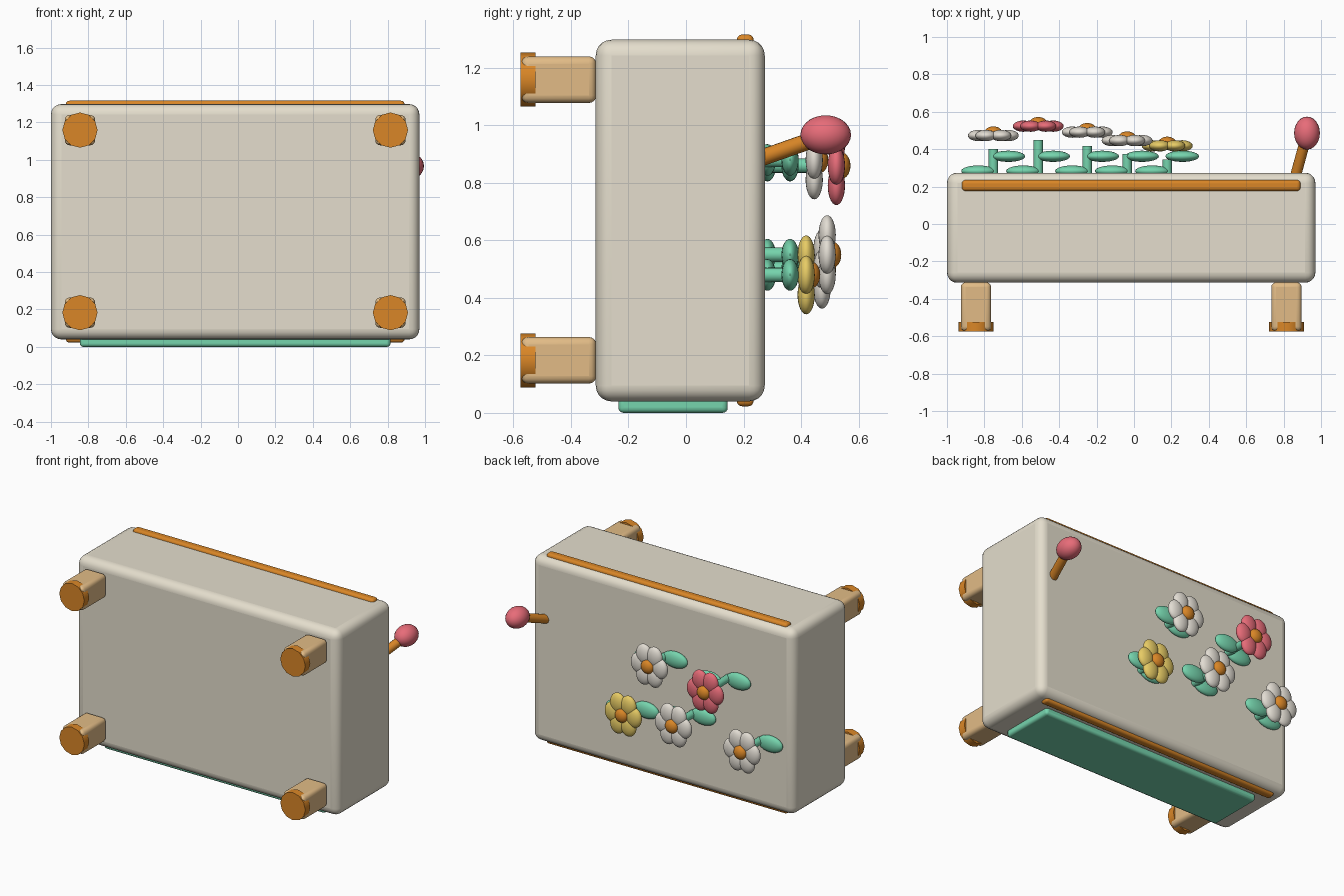
import bpy, math
from mathutils import Vector

if "Cube" in bpy.data.objects:
    bpy.data.objects.remove(bpy.data.objects["Cube"])

CX = -0.015  # body centre in x


def mat(name, r, g, b):
    m = bpy.data.materials.new(name)
    m.diffuse_color = (r, g, b, 1)
    m.use_nodes = True
    m.node_tree.nodes["Principled BSDF"].inputs["Base Color"].default_value = m.diffuse_color
    return m


CREAM = mat("cream", 0.78, 0.73, 0.61)
ORANGE = mat("orange", 0.70, 0.24, 0.02)
TAN = mat("tan", 0.76, 0.50, 0.24)
PINK = mat("pink", 0.80, 0.15, 0.19)
MINT = mat("mint", 0.18, 0.66, 0.42)
YELLOW = mat("yellow", 0.80, 0.60, 0.13)
WHITE = mat("white", 0.76, 0.72, 0.65)


def finish(name, material):
    o = bpy.context.object
    o.name = name
    o.data.materials.append(material)
    bpy.ops.object.shade_smooth_by_angle(angle=math.radians(40))
    return o


def box(name, lo, hi, bevel, material, segments=4):
    lo, hi = Vector(lo), Vector(hi)
    bpy.ops.mesh.primitive_cube_add(size=1, location=(lo + hi) / 2)
    o = bpy.context.object
    o.scale = hi - lo
    bpy.ops.object.transform_apply(location=False, rotation=False, scale=True)
    b = o.modifiers.new("round", 'BEVEL')
    b.width, b.segments = bevel, segments
    return finish(name, material)


def ball(name, loc, radii, material):
    bpy.ops.mesh.primitive_uv_sphere_add(segments=24, ring_count=14, radius=1, location=loc)
    bpy.context.object.scale = radii
    bpy.ops.object.transform_apply(location=False, rotation=False, scale=True)
    return finish(name, material)


def rod(name, a, b, radius, material, sides=16):
    a, b = Vector(a), Vector(b)
    bpy.ops.mesh.primitive_cylinder_add(vertices=sides, radius=radius,
                                        depth=(b - a).length, location=(a + b) / 2)
    o = bpy.context.object
    o.rotation_euler = (b - a).to_track_quat('Z', 'Y').to_euler()
    return finish(name, material)


# Rounded case, trim bars on both ends and the base panel
box("case", (-1.0, -0.314, 0.04), (0.97, 0.274, 1.298), 0.055, CREAM, 5)
for label, z in (("top", 1.287), ("bottom", 0.052)):
    box(label + "_trim", (-0.92, 0.177, z - 0.029), (0.89, 0.235, z + 0.029), 0.018, ORANGE)
box("base_panel", (-0.845, -0.235, 0.0), (0.815, 0.145, 0.06), 0.018, MINT)

# Four stubby legs with caps, pointing to the front
for sx in (-1, 1):
    for z in (0.183, 1.159):
        x = CX + sx * 0.83
        box("leg", (x - 0.081, -0.574, z - 0.081), (x + 0.081, -0.312, z + 0.081), 0.026, TAN)
        rod("leg_cap", (x, -0.576, z), (x, -0.523, z), 0.094, ORANGE, 12)

# Crank with an oval knob
rod("crank_rod", (0.848, 0.2, 0.865), (0.922, 0.47, 0.96), 0.029, ORANGE)
ball("crank_knob", (0.925, 0.486, 0.967), (0.069, 0.088, 0.068), PINK)

# Flowers on the back: x, z, stem end in y, petal colour
for x, z, tip, colour in ((-0.752, 0.50, 0.40, WHITE), (-0.512, 0.86, 0.45, PINK),
                          (-0.25, 0.55, 0.418, WHITE), (-0.037, 0.88, 0.373, WHITE),
                          (0.178, 0.48, 0.345, YELLOW)):
    rod("stem", (x, 0.2, z), (x, tip, z), 0.025, MINT)
    ball("low_leaf", (x - 0.08, 0.283, z), (0.092, 0.03, 0.055), MINT)
    ball("high_leaf", (x + 0.08, 0.362, z), (0.09, 0.03, 0.055), MINT)
    for i in range(6):
        a = i * math.pi / 3
        ball("petal", (x + 0.08 * math.cos(a), tip + 0.073, z + 0.08 * math.sin(a)),
             (0.056, 0.03, 0.068), colour)
    ball("flower_centre", (x, tip + 0.091, z), (0.046, 0.031, 0.046), ORANGE)
